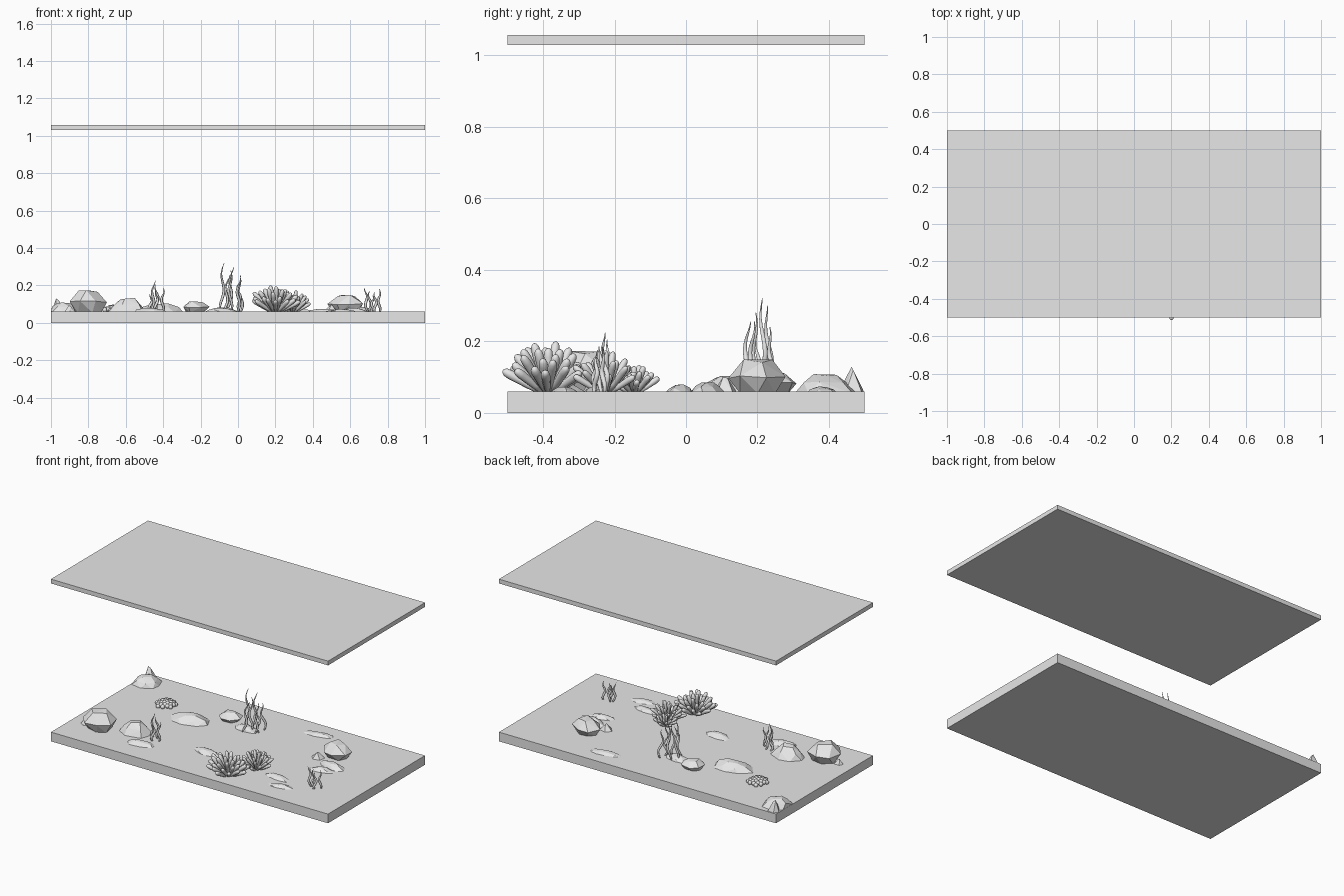
import bpy, bmesh, math, random
from mathutils import Vector

if "Cube" in bpy.data.objects:
    bpy.data.objects.remove(bpy.data.objects["Cube"], do_unlink=True)

FLOOR = 0.06
TAU = 2 * math.pi

grey = bpy.data.materials.new("plain grey")
grey.use_nodes = True
grey.diffuse_color = (0.8, 0.8, 0.8, 1)
grey.node_tree.nodes["Principled BSDF"].inputs["Base Color"].default_value = (0.8, 0.8, 0.8, 1)


def finish(bm, name, smooth=False):
    bmesh.ops.recalc_face_normals(bm, faces=bm.faces)
    mesh = bpy.data.meshes.new(name)
    bm.to_mesh(mesh)
    bm.free()
    mesh.materials.append(grey)
    for p in mesh.polygons:
        p.use_smooth = smooth
    ob = bpy.data.objects.new(name, mesh)
    bpy.context.collection.objects.link(ob)
    return ob


def slab(name, low, high):
    bm = bmesh.new()
    bmesh.ops.create_cube(bm, size=1)
    for v in bm.verts:
        v.co = (v.co.x * 2, v.co.y, low if v.co.z < 0 else high)
    finish(bm, name)


def stone(name, x, y, rx, ry, top, turn, rings, seed):
    """Faceted stone: the hull of jittered rings, each (scale, height share, count)."""
    rng = random.Random(seed)
    base = FLOOR - 0.005
    bm = bmesh.new()
    for scale, share, count in rings:
        phase = rng.uniform(0, TAU)
        for i in range(count):
            a = phase + TAU * (i + rng.uniform(-0.2, 0.2)) / count
            s = scale * rng.uniform(0.9, 1.08)
            px, py = rx * s * math.cos(a), ry * s * math.sin(a)
            z = base + (top - base) * share * (rng.uniform(0.85, 1) if share else 1)
            wx = x + px * math.cos(turn) - py * math.sin(turn)
            wy = y + px * math.sin(turn) + py * math.cos(turn)
            bm.verts.new((max(-1, min(1, wx)), max(-0.5, min(0.5, wy)), z))
    hull = bmesh.ops.convex_hull(bm, input=bm.verts)
    loose = [v for v in hull["geom_interior"] if isinstance(v, bmesh.types.BMVert)]
    bmesh.ops.delete(bm, geom=loose, context='VERTS')
    finish(bm, name)


def tube(bm, points, radii, sides=8):
    """Closed tube through the points."""
    rings = []
    for i, p in enumerate(points):
        d = points[min(i + 1, len(points) - 1)] - points[max(i - 1, 0)]
        turn = Vector((0, 0, 1)).rotation_difference(d.normalized())
        rings.append([bm.verts.new(p + turn @ Vector((radii[i] * math.cos(TAU * k / sides),
                                                     radii[i] * math.sin(TAU * k / sides), 0)))
                      for k in range(sides)])
    for a, b in zip(rings, rings[1:]):
        for k in range(sides):
            n = (k + 1) % sides
            bm.faces.new((a[k], a[n], b[n], b[k]))
    bm.faces.new(rings[0][::-1])
    bm.faces.new(rings[-1])


def tube_coral(name, x, y, length, radius, count, seed):
    """Clump of fat round-ended fingers fanning out from one root."""
    rng = random.Random(seed)
    bm = bmesh.new()
    profile = [(0, 0.55), (0.35, 0.85), (0.8, 1.05), (0.93, 0.9), (0.98, 0.55), (1, 0.2)]
    for i in range(count):
        t = (i + 0.5) / count
        lean, a = 1.15 * math.sqrt(t), i * 2.39996
        d = Vector((math.sin(lean) * math.cos(a), math.sin(lean) * math.sin(a) * 0.85, math.cos(lean)))
        root = Vector((x + d.x * length * 0.12, y + d.y * length * 0.12, FLOOR - 0.005))
        size = length * rng.uniform(0.82, 1.02)
        tube(bm, [root + d * size * s for s, _ in profile], [radius * r for _, r in profile])
    finish(bm, name, True)


def seaweed(name, x, y, spread, strands, seed):
    """Wavy tapering strands; each strand is (x offset, y offset, height)."""
    rng = random.Random(seed)
    bm = bmesh.new()
    steps = 14
    for ox, oy, height in strands:
        phase, lean = rng.uniform(0, TAU), rng.uniform(-0.1, 0.1)
        pts, radii = [], []
        for i in range(steps + 1):
            t = i / steps
            wave = spread * math.sin(phase + t * 9)
            pts.append(Vector((x + ox + wave + lean * height * t,
                               y + oy - oy * 0.4 * t + wave * 0.6,
                               FLOOR - 0.005 + height * t)))
            radii.append(0.0075 * (0.55 + 0.6 * math.sin(math.pi * t)) * (1.05 - 0.75 * t * t))
        tube(bm, pts, radii, 6)
    finish(bm, name, True)


# Tank base and lid
slab("tank_base", 0, FLOOR)
slab("tank_lid", 1.03, 1.058)

# Stones: boulders bulge above the floor, mounds taper upward, shards come to a point
BOULDER = [(0.65, 0, 6), (1, 0.5, 7), (0.5, 1, 4)]
MOUND = [(1, 0, 8), (0.72, 0.6, 6), (0.35, 1, 4)]
SHARD = [(1, 0, 5), (0.15, 1, 2)]

stone("large_boulder", -0.80, -0.29, 0.11, 0.095, 0.182, 0.3, BOULDER, 3)
stone("right_boulder", 0.58, 0.20, 0.105, 0.085, 0.153, -0.3, BOULDER, 8)
stone("back_boulder", -0.23, 0.25, 0.075, 0.06, 0.118, 0.2, BOULDER, 5)
stone("left_mound", -0.59, -0.21, 0.11, 0.08, 0.135, 0.1, MOUND, 2)
stone("middle_mound", -0.42, 0.11, 0.14, 0.085, 0.105, 0.1, MOUND, 4)
stone("corner_mound", -0.93, 0.39, 0.1, 0.09, 0.11, 0.6, MOUND, 6)
stone("corner_spike", -0.965, 0.465, 0.05, 0.045, 0.13, 0, SHARD, 7)
stone("boulder_shard_left", -0.90, -0.29, 0.035, 0.03, 0.095, 0.5, SHARD, 9)
stone("boulder_shard_right", 0.50, 0.11, 0.045, 0.04, 0.1, 0.2, SHARD, 11)

# Low flat stones half buried in the floor
low_stones = [(-0.47, -0.33, 0.1, 0.05, 0.082), (-0.09, -0.20, 0.1, 0.05, 0.08),
              (0.32, 0.38, 0.12, 0.04, 0.074), (0.46, -0.25, 0.11, 0.04, 0.077),
              (0.55, -0.34, 0.1, 0.04, 0.073), (0.64, 0.06, 0.11, 0.05, 0.088),
              (0.62, -0.02, 0.09, 0.04, 0.08), (-0.08, 0.2, 0.09, 0.05, 0.084)]
for i, (x, y, rx, ry, top) in enumerate(low_stones):
    stone(f"low_stone_{i + 1}", x, y, rx, ry, top, 0.15 * (-1) ** i, MOUND, 20 + i)

# Tube corals
tube_coral("large_tube_coral", 0.20, -0.385, 0.15, 0.0125, 38, 1)
tube_coral("middle_tube_coral", 0.29, -0.225, 0.12, 0.0095, 26, 2)
tube_coral("small_tube_coral", 0.25, -0.145, 0.088, 0.0085, 24, 3)

# Button coral: a low dome of small balls
bm = bmesh.new()
for i in range(30):
    r, a = math.sqrt((i + 0.5) / 30), i * 2.39996
    ball = bmesh.ops.create_icosphere(bm, subdivisions=2, radius=0.0135)["verts"]
    bmesh.ops.translate(bm, verts=ball, vec=(-0.66 + 0.058 * r * math.cos(a), 0.2 + 0.058 * r * math.sin(a),
                                             FLOOR + 0.006 + 0.02 * (1 - r * r)))
finish(bm, "button_coral", True)

# Seaweed clumps
seaweed("tall_seaweed", -0.05, 0.2, 0.009,
        [(-0.04, 0.02, 0.265), (-0.02, -0.04, 0.2), (0.0, 0.04, 0.245), (0.01, -0.01, 0.225),
         (0.05, -0.02, 0.2), (0.07, 0.05, 0.185), (0.06, 0.0, 0.15)], 5)
seaweed("left_seaweed", -0.44, -0.23, 0.007,
        [(-0.02, 0.0, 0.17), (0.01, 0.02, 0.15), (0.035, -0.01, 0.13), (0.0, -0.025, 0.12), (-0.03, 0.02, 0.1)], 6)
seaweed("right_seaweed", 0.72, -0.24, 0.006,
        [(-0.03, 0.0, 0.13), (-0.01, 0.02, 0.115), (0.015, -0.015, 0.11), (0.035, 0.01, 0.125), (0.0, -0.02, 0.09)], 7)
